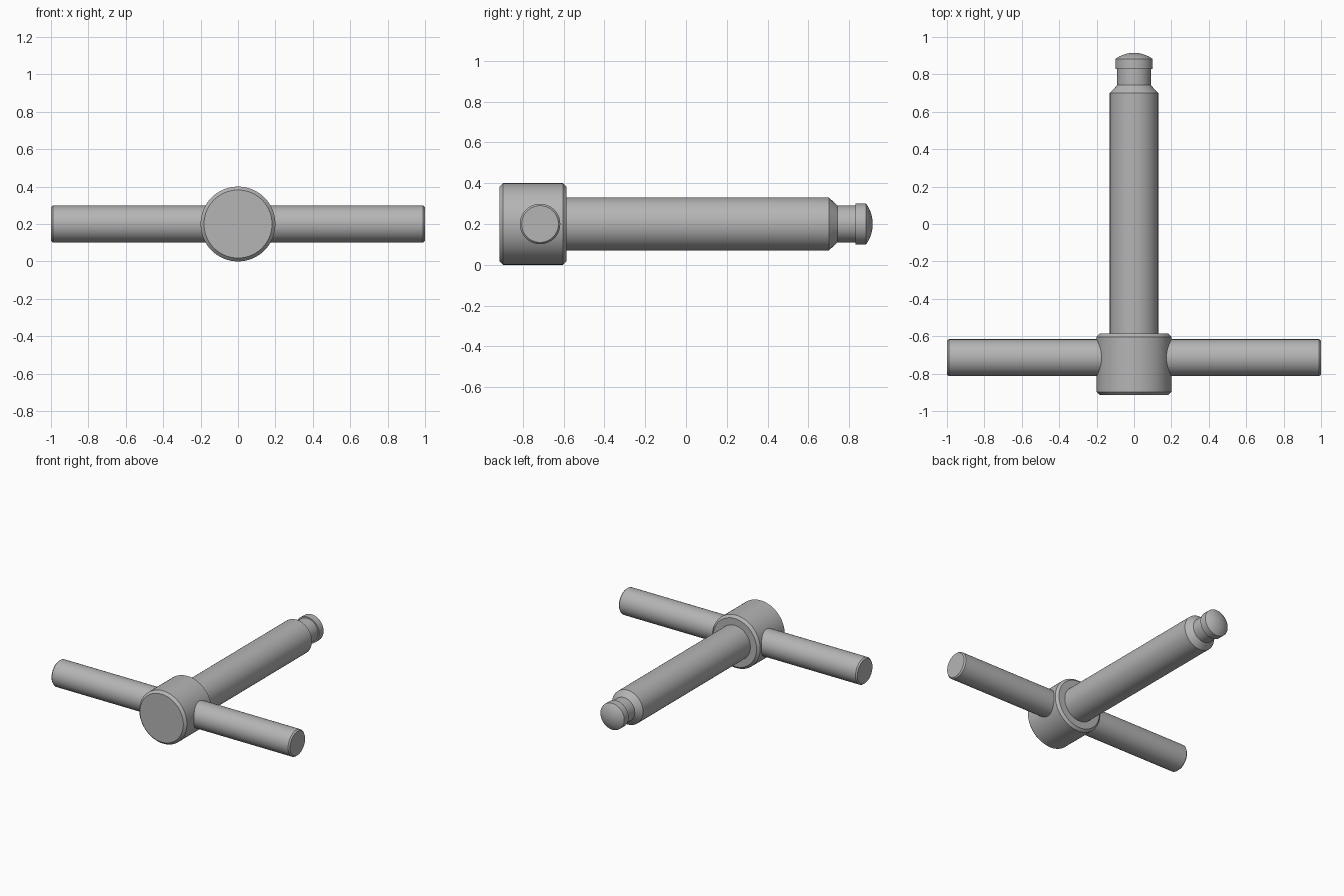
import bpy, bmesh, math
from mathutils import Vector

if "Cube" in bpy.data.objects:
    bpy.data.objects.remove(bpy.data.objects["Cube"])

SEGMENTS = 64
AXIS_HEIGHT = 0.2

steel = bpy.data.materials.new("grey steel")
steel.diffuse_color = (0.46, 0.46, 0.46, 1)
steel.use_nodes = True
steel.node_tree.nodes["Principled BSDF"].inputs["Base Color"].default_value = steel.diffuse_color


def lathe(name, profile, axis, offset):
    """Turn (position, radius) pairs around the x or y axis."""
    bm = bmesh.new()
    rings = []
    for pos, rad in profile:
        ring = []
        for i in range(SEGMENTS):
            a = 2 * math.pi * i / SEGMENTS
            u, w = rad * math.cos(a), rad * math.sin(a)
            co = Vector((pos, u, w)) if axis == 'X' else Vector((u, pos, w))
            ring.append(bm.verts.new(co + Vector(offset)))
        rings.append(ring)
    for r0, r1 in zip(rings, rings[1:]):
        for i in range(SEGMENTS):
            j = (i + 1) % SEGMENTS
            bm.faces.new((r0[i], r0[j], r1[j], r1[i]))
    bm.faces.new(rings[0])
    bm.faces.new(rings[-1])
    bmesh.ops.recalc_face_normals(bm, faces=bm.faces)
    mesh = bpy.data.meshes.new(name)
    bm.to_mesh(mesh)
    bm.free()
    mesh.materials.append(steel)
    obj = bpy.data.objects.new(name, mesh)
    bpy.context.collection.objects.link(obj)
    bpy.ops.object.select_all(action='DESELECT')
    obj.select_set(True)
    bpy.context.view_layer.objects.active = obj
    bpy.ops.object.shade_smooth_by_angle(angle=math.radians(25))
    return obj


# Chamfered head that carries the cross bar
lathe("head", [(-0.915, 0.182), (-0.897, 0.2), (-0.603, 0.2), (-0.585, 0.182)],
      'Y', (0, 0, AXIS_HEIGHT))

# Shaft with tapered shoulder, neck and domed tip
dome_radius, tip_radius, tip_end = 0.17, 0.1, 0.915
centre = tip_end - dome_radius
max_angle = math.asin(tip_radius / dome_radius)
dome = []
for k in range(8):
    a = max_angle * (1 - k / 8)
    dome.append((centre + dome_radius * math.cos(a), dome_radius * math.sin(a)))
dome.append((tip_end, 0.002))
lathe("shaft", [(-0.59, 0.13), (0.70, 0.13), (0.742, 0.09), (0.83, 0.09),
                (0.83, tip_radius)] + dome, 'Y', (0, 0, AXIS_HEIGHT))

# Cross bar through the head
lathe("cross_bar", [(-1, 0.09), (-0.99, 0.099), (0.99, 0.099), (1, 0.09)],
      'X', (0, -0.715, AXIS_HEIGHT))
